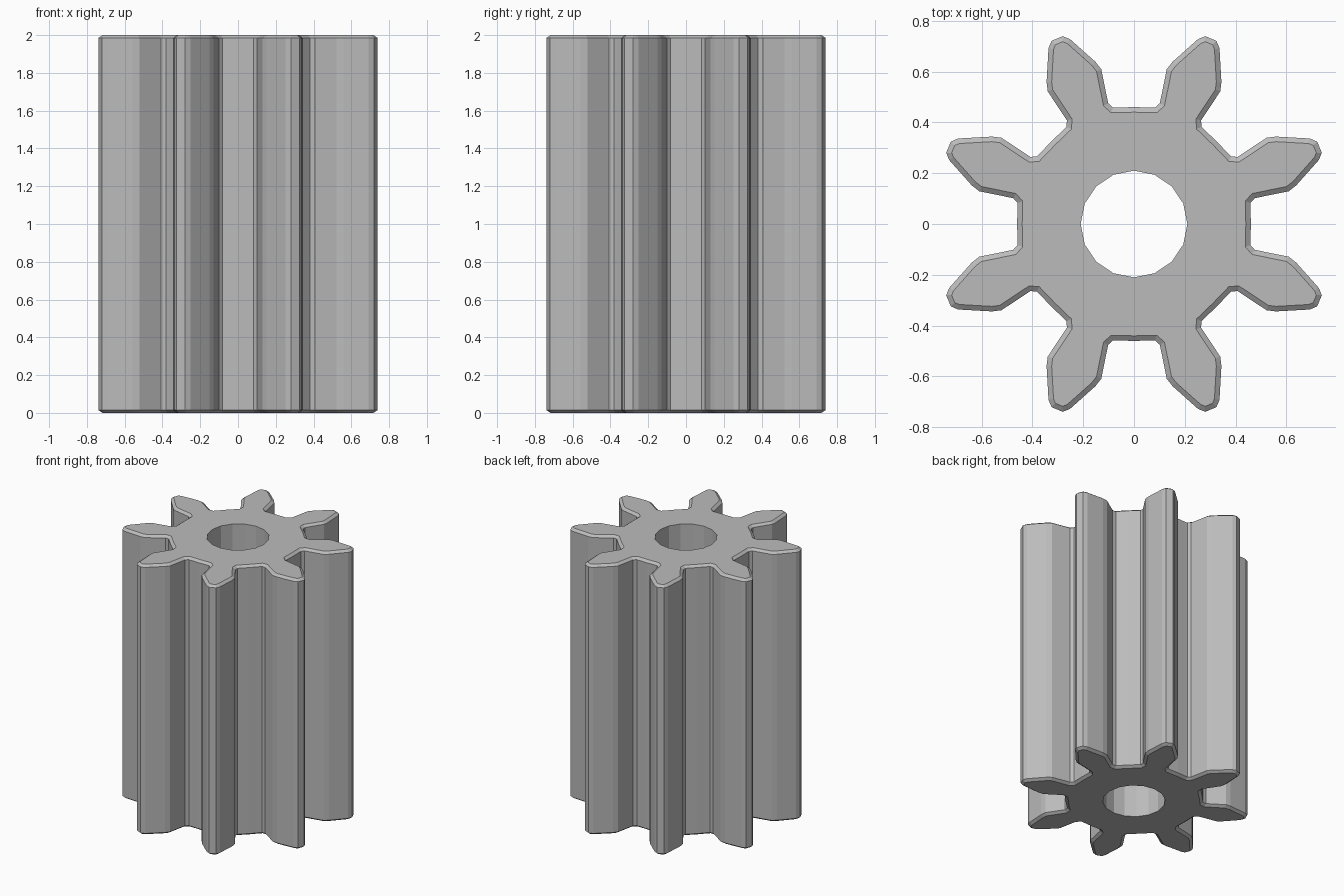
import bpy, bmesh, math
from mathutils import Vector, Matrix

cube = bpy.data.objects.get("Cube")
if cube:
    bpy.data.objects.remove(cube, do_unlink=True)

TEETH, HEIGHT, CHAMFER, INSET = 8, 2.0, 0.015, 0.02
BORE_RADIUS, BORE_SIDES, ROOT_RADIUS = 0.21, 16, 0.46
STEP = math.tau / TEETH

# Painted metal
steel = bpy.data.materials.new("steel grey")
steel.use_nodes = True
grey = (0.5, 0.5, 0.5, 1)
steel.diffuse_color = grey
steel.node_tree.nodes["Principled BSDF"].inputs["Base Color"].default_value = grey


def polar(radius, angle):
    return Vector((radius * math.cos(angle), radius * math.sin(angle)))


# One tooth: half flank (radial, sideways) from root to tip, mirrored
flank = [(0.455, 0.099), (0.478, 0.088), (0.612, 0.114),
         (0.648, 0.104), (0.768, 0.046), (0.79, 0.024)]
tooth = [Vector((r, -s)) for r, s in flank] + [Vector((r, s)) for r, s in reversed(flank)]
root = [polar(ROOT_RADIUS, -STEP / 2), polar(ROOT_RADIUS + 0.002, -STEP / 2 + math.radians(7))]
sector = root + tooth + [Vector((root[1].x, -root[1].y))]
outline = []
for i in range(TEETH):
    turn = Matrix.Rotation((i + 0.5) * STEP, 2)
    outline += [turn @ p for p in sector]


def inset_loop(points, amount):
    """Shift a counter-clockwise loop inwards with mitred corners."""
    result = []
    for i, p in enumerate(points):
        a = (p - points[i - 1]).normalized()
        b = (points[(i + 1) % len(points)] - p).normalized()
        na, nb = Vector((-a.y, a.x)), Vector((-b.y, b.x))
        result.append(p + (na + nb) * amount / (1 + na.dot(nb)))
    return result


bm = bmesh.new()


def ring(points, z):
    return [bm.verts.new((p.x, p.y, z)) for p in points]


def wall(lower, upper):
    n = len(lower)
    for i in range(n):
        j = (i + 1) % n
        bm.faces.new((lower[i], lower[j], upper[j], upper[i]))


# Toothed wall with chamfered ends
small = inset_loop(outline, INSET)
rings = [ring(small, 0), ring(outline, CHAMFER),
         ring(outline, HEIGHT - CHAMFER), ring(small, HEIGHT)]
for lower, upper in zip(rings, rings[1:]):
    wall(lower, upper)

# Central bore
bore = [polar(BORE_RADIUS, math.tau * i / BORE_SIDES) for i in range(BORE_SIDES)]
bore_low, bore_high = ring(bore, 0), ring(bore, HEIGHT)
wall(bore_high, bore_low)

# End caps, one face per tooth sector
n, m = len(sector), BORE_SIDES // TEETH
for outer, inner, top in ((rings[0], bore_low, False), (rings[-1], bore_high, True)):
    for i in range(TEETH):
        rim = [outer[(i * n + k) % len(outer)] for k in range(n + 1)]
        hole = [inner[(i * m + k) % BORE_SIDES] for k in range(m + 1)]
        loop = rim + hole[::-1]
        bm.faces.new(loop if top else loop[::-1])

mesh = bpy.data.meshes.new("pinion_gear")
bm.to_mesh(mesh)
bm.free()
mesh.materials.append(steel)
gear = bpy.data.objects.new("pinion_gear", mesh)
bpy.context.scene.collection.objects.link(gear)
